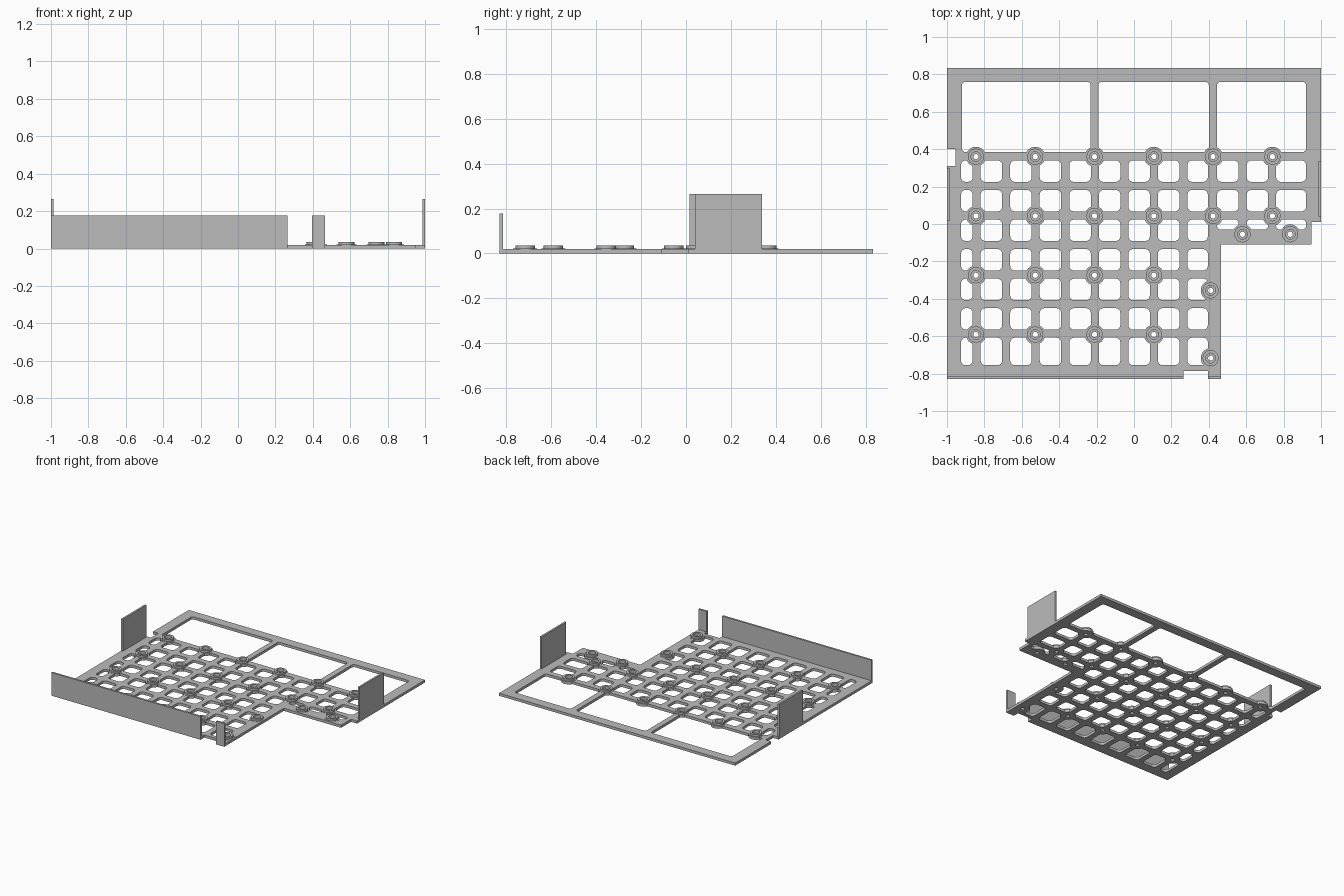
import bpy, bmesh, math

if "Cube" in bpy.data.objects:
    bpy.data.objects.remove(bpy.data.objects["Cube"])

THICK = 0.02
PITCH = 0.158
CELL = 0.115
PAD_R = 0.053

grey = bpy.data.materials.new("plain grey")
grey.use_nodes = True
grey.diffuse_color = (0.5, 0.5, 0.5, 1)
grey.node_tree.nodes["Principled BSDF"].inputs["Base Color"].default_value = (0.5, 0.5, 0.5, 1)


def make_object(name, bm):
    bmesh.ops.recalc_face_normals(bm, faces=bm.faces)
    mesh = bpy.data.meshes.new(name)
    bm.to_mesh(mesh)
    bm.free()
    mesh.materials.append(grey)
    obj = bpy.data.objects.new(name, mesh)
    bpy.context.collection.objects.link(obj)
    return obj


def prism(bm, points, z0, z1):
    """Extrude a closed outline from z0 to z1."""
    low = [bm.verts.new((x, y, z0)) for x, y in points]
    high = [bm.verts.new((x, y, z1)) for x, y in points]
    bm.faces.new(low[::-1])
    bm.faces.new(high)
    n = len(points)
    for i in range(n):
        j = (i + 1) % n
        bm.faces.new((low[i], low[j], high[j], high[i]))


def rectangle(x0, x1, y0, y1):
    return [(x0, y0), (x1, y0), (x1, y1), (x0, y1)]


def rounded(x0, x1, y0, y1, r, steps=4):
    centres = [(x1 - r, y1 - r), (x0 + r, y1 - r), (x0 + r, y0 + r), (x1 - r, y0 + r)]
    return [(cx + r * math.cos(a), cy + r * math.sin(a))
            for q, (cx, cy) in enumerate(centres)
            for a in [(q + s / steps) * math.pi / 2 for s in range(steps + 1)]]


def circle(cx, cy, r, n=32):
    return [(cx + r * math.cos(math.tau * i / n), cy + r * math.sin(math.tau * i / n))
            for i in range(n)]


def cut(obj, outlines):
    """Cut the outlines through the object, then drop the cutter."""
    bm = bmesh.new()
    for outline in outlines:
        prism(bm, outline, -0.1, 0.1)
    cutter = make_object("cutter", bm)
    cutter.hide_render = True
    mod = obj.modifiers.new("openings", 'BOOLEAN')
    mod.operation = 'DIFFERENCE'
    mod.solver = 'EXACT'
    mod.object = cutter
    bpy.context.view_layer.objects.active = obj
    bpy.ops.object.modifier_apply(modifier=mod.name)
    bpy.data.objects.remove(cutter)


# Base plate with stepped outline and edge notches
outline = [(-1, -0.83), (0.265, -0.83), (0.265, -0.785), (0.395, -0.785), (0.395, -0.83),
           (0.465, -0.83), (0.465, -0.11), (0.95, -0.11), (0.95, 0.01), (1, 0.01),
           (1, 0.833), (-1, 0.833), (-1, 0.4), (-0.955, 0.4), (-0.955, 0.31), (-1, 0.31)]
bm = bmesh.new()
prism(bm, outline, 0, THICK)
plate = make_object("base_plate", bm)

# Three large rear windows
openings = [rounded(x0, x1, 0.385, 0.76, 0.018)
            for x0, x1 in ((-0.92, -0.232), (-0.19, 0.4), (0.444, 0.92))]

# Grid of rounded cells, with trimmed cells along the borders
columns = [(-0.925, -0.863)]
columns += [(-0.82 + PITCH * k, -0.82 + PITCH * k + CELL) for k in range(11)]
columns[8] = (columns[8][0], 0.395)
columns[-1] = (columns[-1][0], 0.92)
for row in range(7):
    top = 0.34 - PITCH * row
    bottom = -0.755 if row == 6 else top - CELL
    for i, (x0, x1) in enumerate(columns):
        if i < 9 or row < 2:
            openings.append(rounded(x0, x1, bottom, top, 0.025))
        elif row == 2:
            openings.append(rounded(x0, x1, -0.03, top, 0.02))
cut(plate, openings)

# Screw boss positions
bosses = [(-0.845 + 0.317 * i, 0.36 - 0.317 * j)
          for j in range(4) for i in range(6 if j < 2 else 4)]
bosses += [(0.58, -0.055), (0.835, -0.055), (0.41, -0.355), (0.41, -0.717)]
cut(plate, [circle(x, y, PAD_R) for x, y in bosses])

# Screw bosses: flat pad, raised ring, recess and through hole
profile = [(0.014, 0), (PAD_R, 0), (PAD_R, 0.021), (0.043, 0.021), (0.043, 0.035),
           (0.026, 0.035), (0.026, 0.013), (0.014, 0.013)]
for number, (x, y) in enumerate(bosses, 1):
    bm = bmesh.new()
    rings = [[bm.verts.new((px, py, z)) for px, py in circle(0, 0, r)] for r, z in profile]
    for a, b in zip(rings, rings[1:] + rings[:1]):
        for i in range(len(a)):
            j = (i + 1) % len(a)
            bm.faces.new((a[i], a[j], b[j], b[i]))
    boss = make_object(f"screw_boss_{number}", bm)
    boss.location = (x, y, 0)
    bpy.ops.object.select_all(action='DESELECT')
    boss.select_set(True)
    bpy.context.view_layer.objects.active = boss
    bpy.ops.object.shade_smooth_by_angle(angle=math.radians(30))

# Upright walls standing on the plate edges
for name, area, height in (
        ("front_wall", (-1, 0.265, -0.83, -0.815), 0.177),
        ("front_tab", (0.395, 0.465, -0.83, -0.815), 0.177),
        ("left_side_wall", (0.986, 1, 0.04, 0.338), 0.265),
        ("right_side_wall", (-1, -0.986, 0.015, 0.3), 0.265)):
    bm = bmesh.new()
    prism(bm, rectangle(*area), THICK, height)
    make_object(name, bm)
